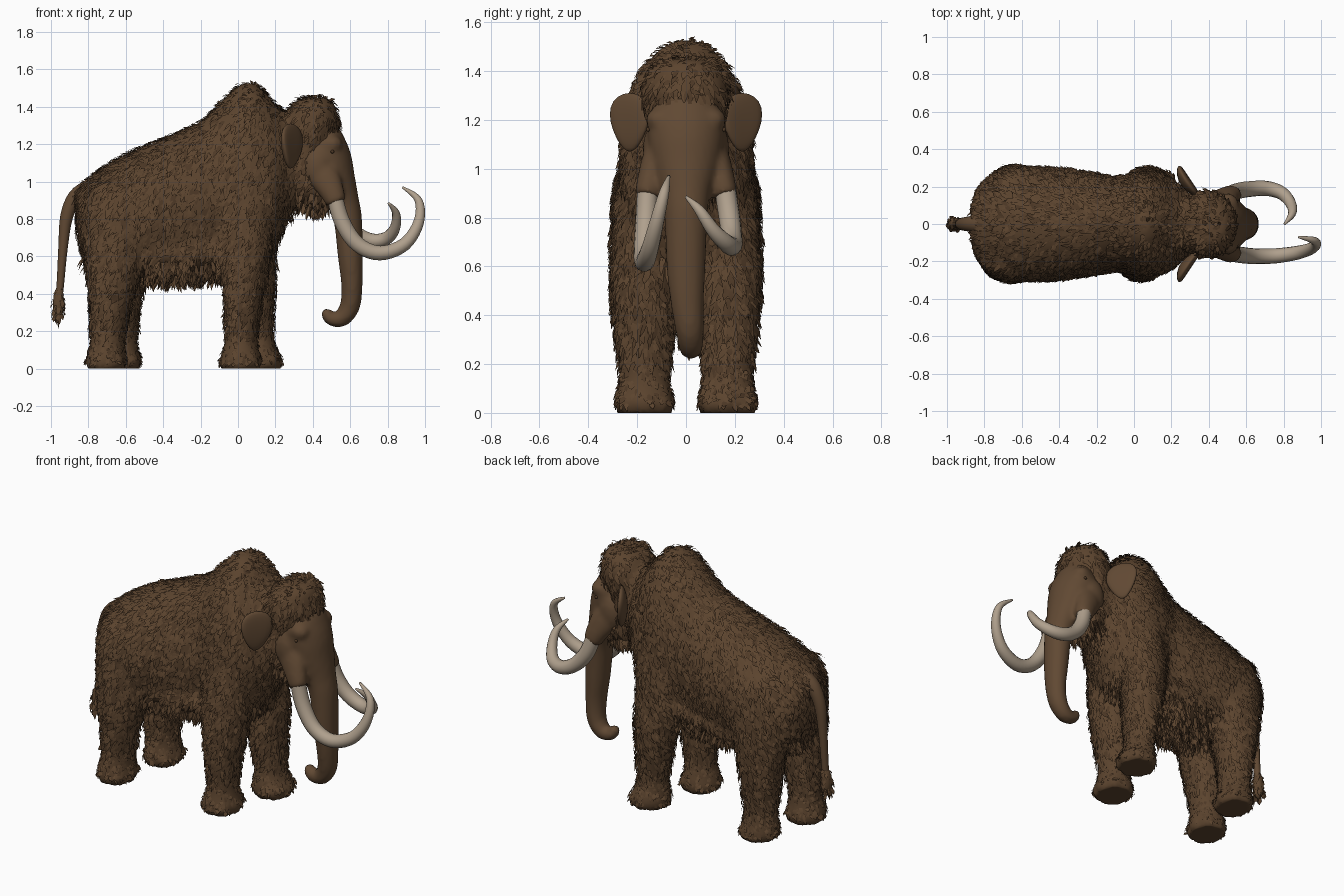
import bpy, bmesh, math, random
from mathutils import Vector, Matrix

random.seed(7)
cube = bpy.data.objects.get("Cube")
if cube:
    bpy.data.objects.remove(cube, do_unlink=True)


def material(name, r, g, b):
    m = bpy.data.materials.new(name)
    m.use_nodes = True
    m.diffuse_color = (r, g, b, 1)
    node = m.node_tree.nodes["Principled BSDF"]
    node.inputs["Base Color"].default_value = (r, g, b, 1)
    node.inputs["Roughness"].default_value = 0.9
    return m


COAT = material("brown coat", 0.105, 0.057, 0.027)
DARK = material("dark brown strands", 0.075, 0.04, 0.019)
SKIN = material("brown skin", 0.118, 0.066, 0.033)
IVORY = material("ivory", 0.43, 0.35, 0.265)
X, Y, Z = Vector((1, 0, 0)), Vector((0, 1, 0)), Vector((0, 0, 1))


def smooth_path(pts, sub):
    """Catmull-Rom through rows of (x, y, z, side radius, depth radius)."""
    pts = [Vector(p) for p in pts]
    out = []
    for i in range(len(pts) - 1):
        a, b, c, d = pts[max(i - 1, 0)], pts[i], pts[i + 1], pts[min(i + 2, len(pts) - 1)]
        for k in range(sub):
            t = k / sub
            out.append(0.5 * (2 * b + (c - a) * t + (2 * a - 5 * b + 4 * c - d) * t * t
                              + (3 * b - a - 3 * c + d) * t ** 3))
    return out + [pts[-1]]


def tube(bm, pts, axis=None, sides=20, sub=4):
    """Loft elliptical rings along a path and cap both ends."""
    path = smooth_path(pts, sub)
    rings = []
    for i, p in enumerate(path):
        t = axis or (path[min(i + 1, len(path) - 1)].xyz - path[max(i - 1, 0)].xyz).normalized()
        side = (Y - t * Y.dot(t)).normalized()
        depth = t.cross(side)
        angles = [math.tau * k / sides for k in range(sides)]
        rings.append([bm.verts.new(p.xyz + side * math.cos(a) * p[3] + depth * math.sin(a) * p[4])
                      for a in angles])
    for r, s in zip(rings, rings[1:]):
        for k in range(sides):
            n = (k + 1) % sides
            bm.faces.new((r[k], r[n], s[n], s[k]))
    bm.faces.new(rings[0][::-1])
    bm.faces.new(rings[-1])


def ball(bm, loc, scale, u=16):
    mat = Matrix.Translation(loc) @ Matrix.Diagonal((*scale, 1))
    return bmesh.ops.create_uvsphere(bm, u_segments=u, v_segments=u // 2 + 2, radius=1, matrix=mat)["verts"]


def add_mesh(bm, name, *mats):
    me = bpy.data.meshes.new(name)
    bm.to_mesh(me)
    bm.free()
    for m in mats:
        me.materials.append(m)
    me.polygons.foreach_set("use_smooth", [True] * len(me.polygons))
    ob = bpy.data.objects.new(name, me)
    bpy.context.collection.objects.link(ob)
    return ob


def finish(bm, name, *mats):
    bmesh.ops.recalc_face_normals(bm, faces=bm.faces)
    return add_mesh(bm, name, *mats)


def fuse(bm, name, mat, voxel, rounds):
    """Weld overlapping volumes into one soft surface."""
    raw = finish(bm, "raw_" + name)
    remesh = raw.modifiers.new("fuse", 'REMESH')
    remesh.mode, remesh.voxel_size = 'VOXEL', voxel
    soft = raw.modifiers.new("soften", 'SMOOTH')
    soft.factor, soft.iterations = 0.5, rounds
    bpy.context.view_layer.update()
    welded = bpy.data.meshes.new_from_object(raw.evaluated_get(bpy.context.evaluated_depsgraph_get()))
    bpy.data.objects.remove(raw, do_unlink=True)
    out = bmesh.new()
    out.from_mesh(welded)
    bpy.data.meshes.remove(welded)
    for v in out.verts:
        if v.co.z < .012:
            v.co.z = 0
    return add_mesh(out, name, mat)


# Coat: torso as (x, top, bottom, half width), with a fuller belly below
coat = bmesh.new()
torso = [(-.86, .95, .74, .09), (-.82, 1.0, .58, .2), (-.72, 1.075, .53, .275), (-.6, 1.145, .5, .3),
         (-.4, 1.23, .485, .292), (-.2, 1.32, .49, .265), (-.1, 1.42, .5, .248), (0, 1.51, .53, .265),
         (.07, 1.53, .55, .27), (.14, 1.485, .58, .26), (.2, 1.415, .64, .238), (.27, 1.37, .8, .17),
         (.34, 1.34, .92, .14)]
tube(coat, [(x, 0, (t + b) / 2, w, (t - b) / 2) for x, t, b, w in torso], X, 28)
tube(coat, [(-.62, 0, .66, .2, .1), (-.5, 0, .63, .245, .135), (-.3, 0, .63, .25, .145),
            (-.1, 0, .64, .23, .13), (.05, 0, .68, .2, .1)], X, 24)

# Coat: crown, back of head and chin
tube(coat, [(.41, 0, 1.45, .06, .05), (.405, 0, 1.425, .13, .105), (.395, 0, 1.35, .172, .14),
            (.385, 0, 1.27, .168, .155), (.36, 0, 1.17, .15, .13), (.37, 0, 1.03, .145, .12),
            (.4, 0, .95, .135, .12), (.42, 0, .89, .09, .08), (.44, 0, .86, .04, .04)], Z)

# Coat: legs as (height, depth, half width), leaning from the foot to the hip
FRONT = [(0, .103, .112), (.04, .114, .122), (.1, .097, .11), (.18, .085, .098), (.35, .1, .118),
         (.5, .122, .132), (.7, .134, .124), (.9, .135, .108), (1.1, .11, .08)]
HIND = [(0, .103, .112), (.04, .11, .122), (.1, .097, .11), (.18, .093, .102), (.35, .112, .122),
        (.5, .14, .135), (.7, .17, .137), (.9, .16, .12), (1.0, .1, .08)]
for rows, foot, hip, y in ((FRONT, .01, .045, -.17), (FRONT, .12, .065, .17),
                           (HIND, -.71, -.65, -.17), (HIND, -.63, -.63, .17)):
    tube(coat, [(foot + (hip - foot) * min(1, z / .7), y, z, w, d) for z, d, w in rows], Z)
    for a in (-.8, 0, .8):
        ball(coat, (foot + .08 * math.cos(a), y + .1 * math.sin(a), .04), (.044, .042, .045))

# Coat: tail tuft
tube(coat, [(-.952, 0, .44, .022, .022), (-.96, 0, .36, .036, .035),
            (-.96, 0, .3, .034, .03), (-.953, 0, .26, .015, .015)])
coat_ob = fuse(coat, "coat", COAT, .02, 4)

# Fur locks scattered over the coat, combed down and back
fur = bmesh.new()
faces = list(coat_ob.data.polygons)
for f in random.choices(faces, [f.area for f in faces], k=11000):
    p, n = f.center.copy(), f.normal.copy()
    if p.z < .03 or n.length < .5:
        continue
    jitter = Vector((random.gauss(0, .3), random.gauss(0, .3), random.gauss(0, .25)))
    p += jitter.cross(n) * .02
    length = random.uniform(.035, .075)
    lift = random.uniform(.005, .015)
    if p.x < -.9:                          # tail tuft hangs straight
        flow = jitter * .3 - Z
        length *= .7
    elif n.z < -.45 and p.z > .3:          # belly and chin fringe
        flow = Vector((-.15, 0, -1)) + jitter * .6
    else:
        comb = Vector((-.5, 0, -1)) + jitter
        flow = comb - n * comb.dot(n)
    if p.z > 1.36:                         # short tufts on hump and crown
        length *= .65
    if p.z < .2:
        length *= .5
        lift *= .6
    flow.normalize()
    side = flow.cross(n)
    if side.length < .2:
        side = flow.cross(Y)
    side = side.normalized() * random.uniform(.006, .013)
    mid = p + flow * length * .5 + n * lift
    tip = p + flow * length + n * lift * random.uniform(.6, 1.5)
    pts = [p - side * .7, p + side * .7, mid + side, mid - side, tip]
    for q in pts:
        q.z = max(q.z, .004)
    a, b, c, d, e = [fur.verts.new(q) for q in pts]
    tone = int(random.random() < .3)
    for corners in ((a, b, c, d), (d, c, e)):
        face = fur.faces.new(corners)
        face.normal_update()
        if face.normal.dot(n) < 0:
            face.normal_flip()
        face.material_index = tone
add_mesh(fur, "fur_locks", COAT, DARK)

# Face, trunk, cheeks, brows and tusk sockets welded into one bare skin
face = bmesh.new()
tube(face, [(.43, 0, 1.285, .09, .07), (.455, 0, 1.24, .14, .1), (.47, 0, 1.17, .158, .12),
            (.495, 0, 1.08, .15, .122), (.525, 0, 1.0, .13, .105), (.56, 0, .9, .1, .087),
            (.587, 0, .8, .088, .076), (.601, 0, .6, .08, .067), (.609, .005, .45, .068, .057),
            (.6, .015, .34, .058, .054), (.56, .02, .275, .05, .048), (.51, .02, .263, .044, .038),
            (.478, .02, .285, .038, .032), (.475, .02, .32, .027, .022)], None, 24)
for s in (-1, 1):
    ball(face, (.425, s * .1, 1.08), (.09, .078, .13))
    ball(face, (.5, s * .105, 1.2), (.06, .06, .05))
    tube(face, [(.42, s * .11, 1.1, .05, .07), (.465, s * .13, 1.02, .055, .08),
                (.505, s * .15, .94, .053, .065), (.527, s * .16, .885, .05, .053)])
fuse(face, "face_and_trunk", SKIN, .014, 4)

# Ears and eyes on both sides
for s, tag in ((-1, "near"), (1, "far")):
    ear = bmesh.new()
    for v in ball(ear, (0, 0, 0), (1, 1, 1), 20):
        w, t, h = v.co
        out = w * .082 * (1 + .35 * h)
        cup = .02 * (w * w + .4 * h * h)
        v.co = (.272 - out * .62 + .022 * t + cup, s * (.23 + out * .92 + .02 * t), 1.19 + h * .12)
    finish(ear, "ear_" + tag, SKIN)

    eye = bmesh.new()
    ball(eye, (.505, s * .155, 1.16), (.01, .008, .009), 12)
    finish(eye, "eye_" + tag, DARK)


# Tusks: uneven pair, curling up and inward
def tusk(name, centres):
    radii = (.043, .044, .042, .04, .036, .029, .021, .006)
    bm = bmesh.new()
    tube(bm, [(*c, r, r) for c, r in zip(centres, radii)], None, 14, 5)
    finish(bm, name, IVORY)


tusk("tusk_near", [(.51, -.155, .95), (.555, -.163, .79), (.64, -.172, .665), (.76, -.17, .618),
                   (.89, -.15, .665), (.965, -.12, .78), (.965, -.09, .9), (.88, -.07, .97)])
tusk("tusk_far", [(.51, .155, .95), (.55, .175, .82), (.62, .187, .73), (.71, .19, .685),
                  (.79, .165, .695), (.838, .11, .75), (.845, .055, .83), (.805, 0, .885)])

# Tail
tail = bmesh.new()
tube(tail, [(-.8, 0, .96, .05, .05), (-.87, 0, .915, .042, .042), (-.917, 0, .81, .034, .034),
            (-.936, 0, .64, .026, .025), (-.95, 0, .45, .022, .02), (-.96, 0, .36, .02, .02)])
finish(tail, "tail", SKIN)
